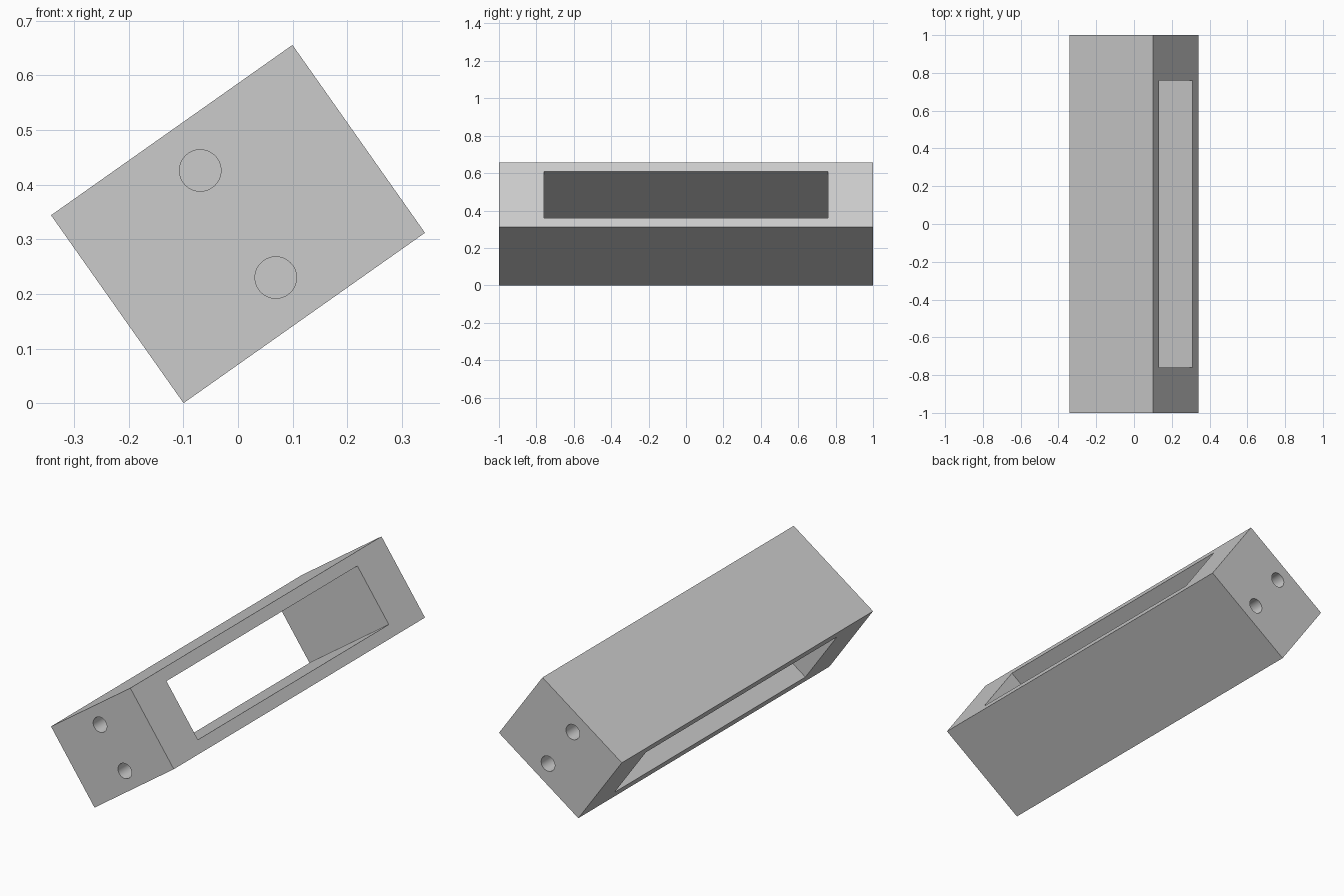
import bpy
from math import radians, sin, cos, pi
from mathutils import Matrix

cube = bpy.data.objects.get("Cube")
if cube:
    bpy.data.objects.remove(cube, do_unlink=True)

# Block section, tilted about the long (y) axis
DEPTH, WIDTH, LENGTH = 0.541, 0.421, 2.0
TILT = radians(35.2)
LIFT = (DEPTH * sin(TILT) + WIDTH * cos(TILT)) / 2
FRAME = Matrix.Translation((0, 0, LIFT)) @ Matrix.Rotation(-TILT, 4, "Y")

grey = bpy.data.materials.new("plain grey")
grey.use_nodes = True
colour = (0.6, 0.6, 0.6, 1)
grey.diffuse_color = colour
grey.node_tree.nodes["Principled BSDF"].inputs["Base Color"].default_value = colour


def finish(name):
    obj = bpy.context.object
    obj.name = name
    obj.data.materials.append(grey)
    return obj


def box(name, size):
    bpy.ops.mesh.primitive_cube_add(size=1)
    obj = finish(name)
    obj.matrix_world = FRAME @ Matrix.Diagonal((*size, 1))
    return obj


def cut(target, cutter):
    mod = target.modifiers.new(cutter.name, "BOOLEAN")
    mod.operation = "DIFFERENCE"
    mod.solver = "EXACT"
    mod.object = cutter
    cutter.hide_render = True
    cutter.hide_set(True)


# Block with a slot running right through its depth
block = box("tilted_block", (DEPTH, LENGTH, WIDTH))
cut(block, box("slot_cutter", (1, 1.52, 0.304)))

# Two holes through each end wall, stopping at the slot
for end in (-1, 1):
    for side in (-1, 1):
        bpy.ops.mesh.primitive_cylinder_add(vertices=64, radius=0.038, depth=0.34)
        hole = finish("end_hole_cutter")
        place = Matrix.Translation((0, end * 0.931, side * 0.12))
        hole.matrix_world = FRAME @ place @ Matrix.Rotation(pi / 2, 4, "X")
        cut(block, hole)

# Apply the cuts and remove the cutters
bpy.context.view_layer.objects.active = block
block.select_set(True)
for mod in list(block.modifiers):
    cutter = mod.object
    bpy.ops.object.modifier_apply(modifier=mod.name)
    bpy.data.objects.remove(cutter, do_unlink=True)

# Smooth hole walls, sharp block edges
bpy.ops.object.select_all(action="DESELECT")
block.select_set(True)
bpy.ops.object.shade_smooth_by_angle(angle=radians(30))
